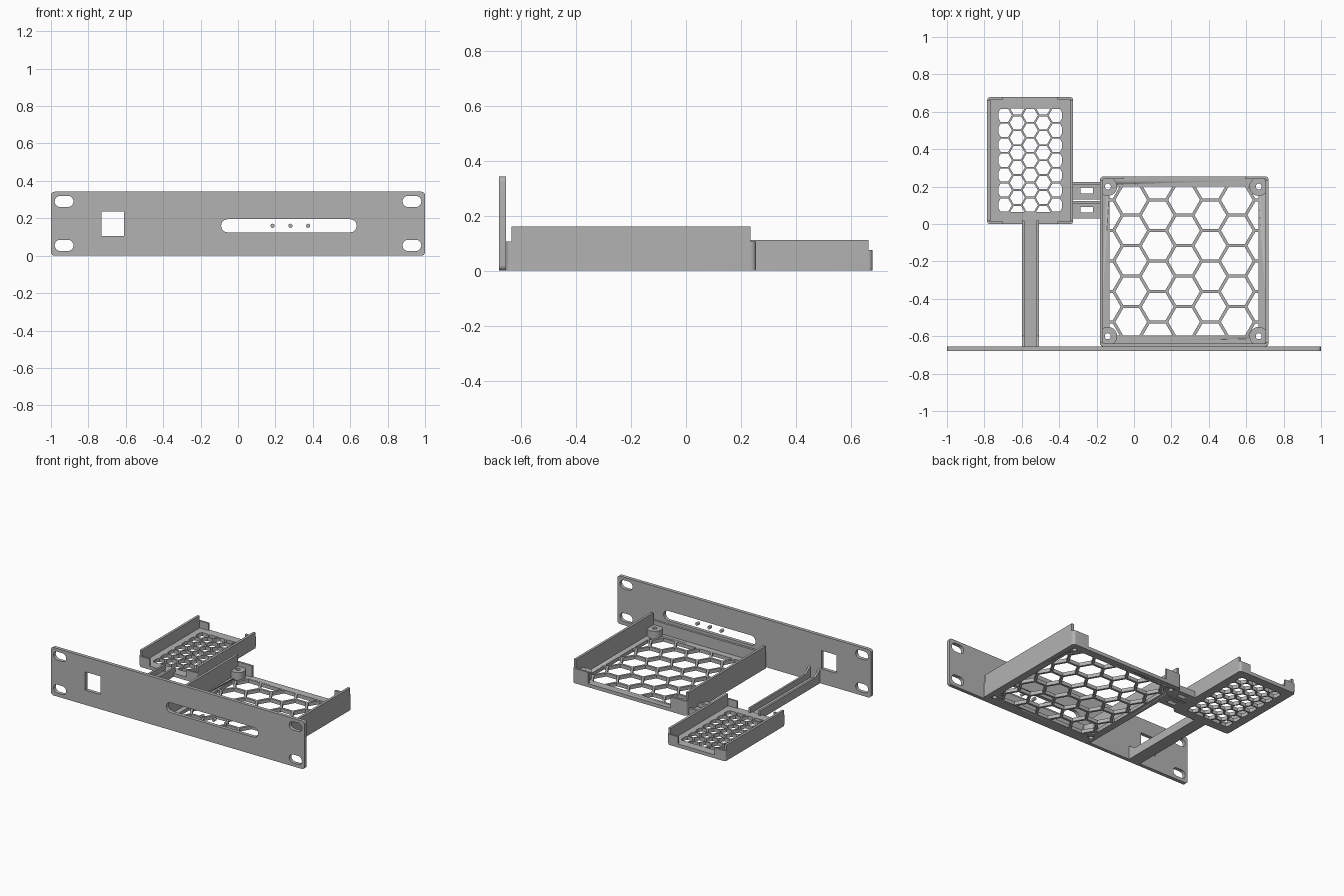
import bpy
import bmesh
from math import pi, cos, sin, sqrt, radians

cube = bpy.data.objects.get("Cube")
if cube:
    bpy.data.objects.remove(cube, do_unlink=True)

grey = bpy.data.materials.new("plain grey")
grey.use_nodes = True
grey.diffuse_color = (0.45, 0.45, 0.45, 1)
grey.node_tree.nodes["Principled BSDF"].inputs["Base Color"].default_value = (0.45, 0.45, 0.45, 1)


# ---- outline helpers ----
def arc(cx, cy, r, start, end, n=6):
    return [(cx + r * cos(start + (end - start) * i / n),
             cy + r * sin(start + (end - start) * i / n)) for i in range(n + 1)]


def circle(cx, cy, r, n=24):
    return arc(cx, cy, r, 0, 2 * pi, n)[:-1]


def rect(x0, x1, y0, y1):
    return [(x0, y0), (x1, y0), (x1, y1), (x0, y1)]


def rounded(x0, x1, y0, y1, r):
    corners = [(x1 - r, y1 - r), (x0 + r, y1 - r), (x0 + r, y0 + r), (x1 - r, y0 + r)]
    return [p for i, (x, y) in enumerate(corners)
            for p in arc(x, y, r, i * pi / 2, (i + 1) * pi / 2)]


def clip(poly, axis, limit, sign):
    """Keep the part of an outline on one side of a straight limit."""
    out = []
    for a, b in zip(poly, poly[1:] + poly[:1]):
        da, db = sign * (a[axis] - limit), sign * (b[axis] - limit)
        if da >= 0:
            out.append(a)
        if da * db < 0:
            t = da / (da - db)
            out.append((a[0] + t * (b[0] - a[0]), a[1] + t * (b[1] - a[1])))
    return out


def area(poly):
    return abs(sum(a[0] * b[1] - b[0] * a[1]
                   for a, b in zip(poly, poly[1:] + poly[:1]))) / 2


def honeycomb(x0, x1, y0, y1, pitch, wall):
    """Hexagon openings, cut off straight at the border."""
    cx, cy, cells = (x0 + x1) / 2, (y0 + y1) / 2, []
    r = (pitch - wall) / sqrt(3)
    for col in range(-5, 6):
        for row in range(-6, 7):
            hx = cx + col * pitch * sqrt(3) / 2
            hy = cy + (row + 0.5 * (col % 2)) * pitch
            cell = circle(hx, hy, r, 6)
            for axis, limit, sign in ((0, x0, 1), (0, x1, -1), (1, y0, 1), (1, y1, -1)):
                cell = clip(cell, axis, limit, sign)
            if len(cell) > 2 and area(cell) > 0.0003:
                cells.append(cell)
    return cells


# ---- solid from outlines; inner outlines become openings ----
def solid(name, outlines, lo, hi, axis="z"):
    curve = bpy.data.curves.new(name, "CURVE")
    curve.dimensions = "2D"
    curve.fill_mode = "BOTH"
    curve.extrude = (hi - lo) / 2
    for pts in outlines:
        spline = curve.splines.new("POLY")
        spline.points.add(len(pts) - 1)
        for p, (u, v) in zip(spline.points, pts):
            p.co = (u, v, 0, 1)
        spline.use_cyclic_u = True
    temp = bpy.data.objects.new("temp", curve)
    bpy.context.scene.collection.objects.link(temp)
    bpy.context.view_layer.update()
    mesh = bpy.data.meshes.new_from_object(
        temp.evaluated_get(bpy.context.evaluated_depsgraph_get()))
    bpy.data.objects.remove(temp, do_unlink=True)
    bpy.data.curves.remove(curve)
    mid = (lo + hi) / 2
    bm = bmesh.new()
    bm.from_mesh(mesh)
    bmesh.ops.remove_doubles(bm, verts=bm.verts, dist=0.00005)
    for vert in bm.verts:
        u, v, w = vert.co
        w += mid
        vert.co = {"z": (u, v, w), "y": (u, w, v), "x": (w, u, v)}[axis]
    bmesh.ops.recalc_face_normals(bm, faces=bm.faces)
    bm.to_mesh(mesh)
    bm.free()
    mesh.name = name
    mesh.materials.clear()
    mesh.materials.append(grey)
    mesh.shade_smooth()
    mesh.set_sharp_from_angle(angle=radians(30))
    obj = bpy.data.objects.new(name, mesh)
    bpy.context.scene.collection.objects.link(obj)
    return obj


def corner_tab(name, x, y, sx, sy, r, length, t, z0, z1):
    """Wall return that turns a rounded corner; sx and sy point inward and outward."""
    pts = [(x + sx * (r - r * cos(a)), y + sy * r * sin(a))
           for a in (i * pi / 12 for i in range(7))]
    pts += [(x + sx * length, y + sy * r), (x + sx * length, y + sy * (r - t)),
            (x + sx * t, y + sy * (r - t)), (x + sx * t, y)]
    solid(name, [pts], z0, z1)


# ---- front panel ----
holes = [rounded(x - 0.05, x + 0.05, z - 0.03, z + 0.03, 0.0299)
         for x in (-0.93, 0.93) for z in (0.055, 0.29)]
holes.append(rect(-0.73, -0.61, 0.105, 0.235))
holes.append(rounded(-0.09, 0.635, 0.125, 0.195, 0.0349))
solid("front_panel", [rounded(-1, 1, 0, 0.342, 0.02)] + holes, -0.68, -0.655, "y")
for i, x in enumerate((0.185, 0.28, 0.375)):
    solid(f"indicator_pin_{i + 1}", [circle(x, 0.16, 0.011)], -0.68, -0.655, "y")

# ---- large tray ----
posts = [(x, y) for x in (-0.14, 0.667) for y in (-0.6, 0.2)]
floor = solid("large_tray_floor",
              [rounded(-0.182, 0.72, -0.656, 0.255, 0.02)]
              + honeycomb(-0.13, 0.665, -0.595, 0.2, 0.163, 0.016), 0, 0.025)
cutter = solid("screw_hole_cutter", [circle(x, y, 0.016) for x, y in posts], -0.1, 0.2)
cutter.hide_render = True
boolean = floor.modifiers.new("screw_holes", "BOOLEAN")
boolean.operation = "DIFFERENCE"
boolean.solver = "EXACT"
boolean.object = cutter
bpy.context.view_layer.objects.active = floor
bpy.ops.object.modifier_apply(modifier=boolean.name)
bpy.data.objects.remove(cutter, do_unlink=True)

for i, (x, y) in enumerate(posts):
    ring = circle(x, y, 0.05)
    for axis, limit, sign in ((0, -0.17, 1), (0, 0.705, -1), (1, -0.64, 1), (1, 0.24, -1)):
        ring = clip(ring, axis, limit, sign)
    solid(f"standoff_{i + 1}", [ring, circle(x, y, 0.016)], 0, 0.075)

for side, x, s in (("right", -0.182, 1), ("left", 0.72, -1)):
    solid(f"large_tray_{side}_wall", [rect(min(x, x + s * 0.017), max(x, x + s * 0.017),
                                           -0.635, 0.235)], 0, 0.16)
    corner_tab(f"large_tray_{side}_rear_tab", x, 0.235, s, 1, 0.02, 0.125, 0.015, 0.01, 0.105)
    corner_tab(f"large_tray_{side}_front_lip", x, -0.635, s, -1, 0.02, 0.451, 0.015, 0.01, 0.105)

# ---- small tray ----
solid("small_tray_floor",
      [rounded(-0.785, -0.325, 0, 0.678, 0.02)]
      + honeycomb(-0.724, -0.385, 0.065, 0.617, 0.08, 0.01), 0, 0.025)
for side, x, s in (("right", -0.785, 1), ("left", -0.325, -1)):
    solid(f"small_tray_{side}_wall", [rect(min(x, x + s * 0.017), max(x, x + s * 0.017),
                                           0.015, 0.663)], 0, 0.112)
    for end, y, sy in (("front", 0.015, -1), ("rear", 0.663, 1)):
        corner_tab(f"small_tray_{side}_{end}_tab", x, y, s, sy, 0.015, 0.085, 0.013, 0.01, 0.075)

# ---- support arm between panel and small tray ----
solid("arm_floor", [rect(-0.6, -0.508, -0.657, 0.02)], 0, 0.02)
rail = [(-0.657, 0), (0.02, 0), (0.02, 0.06), (-0.6, 0.06), (-0.657, 0.1)]
for side, x in (("right", -0.6), ("left", -0.522)):
    solid(f"arm_{side}_rail", [rail], x, x + 0.014, "x")

# ---- slotted links between the trays ----
for name, y in (("front", 0.03), ("rear", 0.132)):
    solid(f"{name}_link", [rect(-0.335, -0.175, y, y + 0.093),
                           rect(-0.285, -0.22, y + 0.032, y + 0.062)], 0, 0.022)
    solid(f"{name}_link_rib", [rect(-0.33, -0.175, y + 0.076, y + 0.093)], 0, 0.045)
